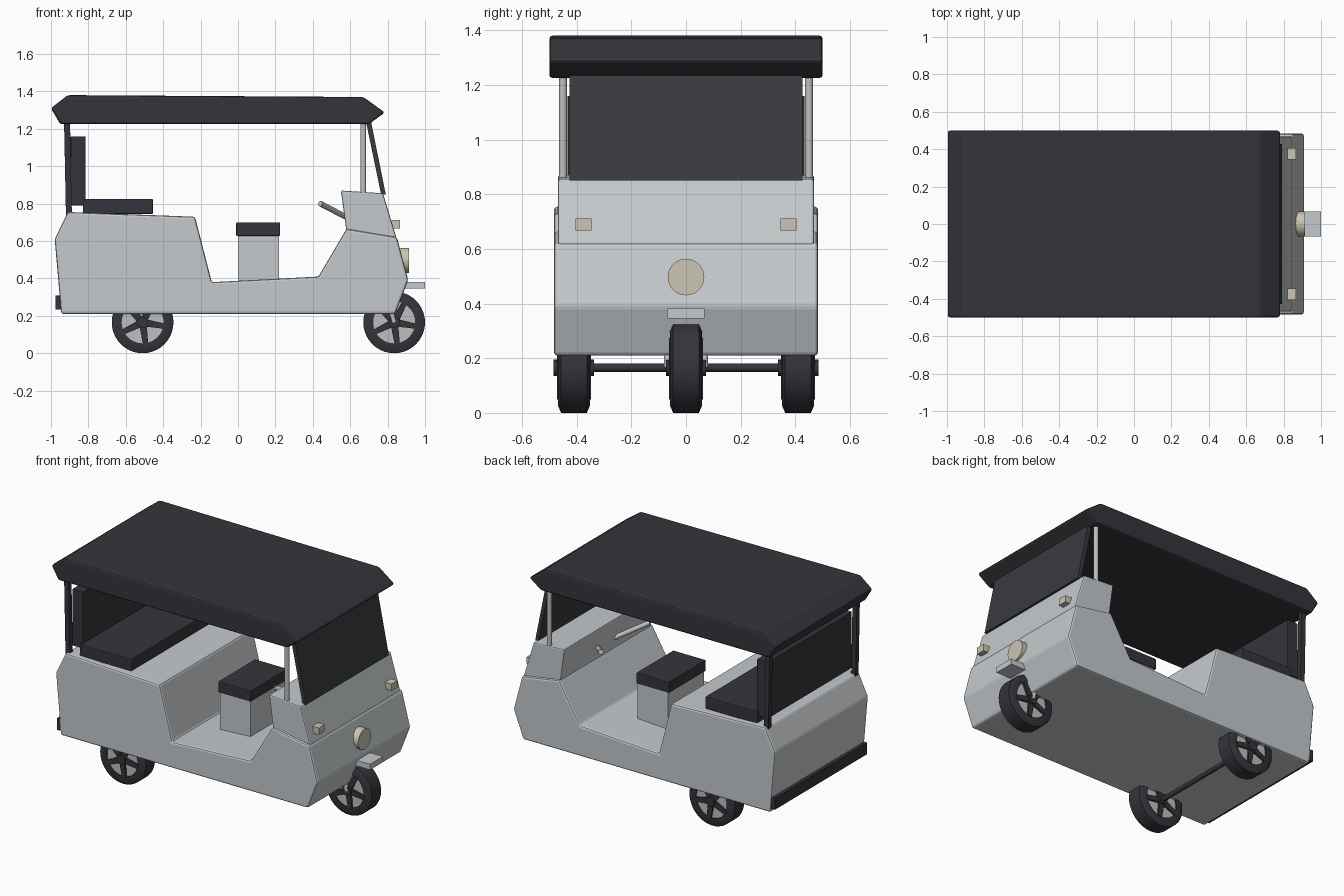
import bpy, bmesh
from math import pi, radians, sin, cos
from mathutils import Vector, Matrix

cube = bpy.data.objects.get("Cube")
if cube:
    bpy.data.objects.remove(cube, do_unlink=True)


def material(name, color):
    m = bpy.data.materials.new(name)
    m.use_nodes = True
    m.diffuse_color = (*color, 1)
    bsdf = next(n for n in m.node_tree.nodes if n.type == 'BSDF_PRINCIPLED')
    bsdf.inputs["Base Color"].default_value = (*color, 1)
    return m


PAINT = material("pale grey paint", (0.56, 0.59, 0.61))
DARK = material("charcoal", (0.036, 0.034, 0.043))
GLASS = material("tinted screen", (0.04, 0.042, 0.048))
STEEL = material("silver steel", (0.52, 0.52, 0.53))
LAMP = material("cream lamp", (0.60, 0.56, 0.45))


def finish(name, bm, mat, bevel=0, smooth=False):
    bmesh.ops.recalc_face_normals(bm, faces=bm.faces)
    mesh = bpy.data.meshes.new(name)
    bm.to_mesh(mesh)
    bm.free()
    mesh.materials.append(mat)
    if smooth:
        for p in mesh.polygons:
            p.use_smooth = True
        mesh.set_sharp_from_angle(angle=radians(35))
    ob = bpy.data.objects.new(name, mesh)
    bpy.context.scene.collection.objects.link(ob)
    if bevel:
        mod = ob.modifiers.new("soft edges", 'BEVEL')
        mod.width, mod.segments, mod.limit_method = bevel, 2, 'ANGLE'
        mod.angle_limit = radians(15)
    return ob


def extrude(name, profile, half, mat, bevel=0):
    """Side profile (x, z) extruded across the width."""
    bm = bmesh.new()
    face = bm.faces.new([bm.verts.new((x, -half, z)) for x, z in profile])
    new = bmesh.ops.extrude_face_region(bm, geom=[face])["geom"]
    verts = [g for g in new if isinstance(g, bmesh.types.BMVert)]
    bmesh.ops.translate(bm, verts=verts, vec=(0, 2 * half, 0))
    return finish(name, bm, mat, bevel)


def box(name, x, y, z, mat, bevel=0):
    """Box from (min, max) ranges."""
    bm = bmesh.new()
    bmesh.ops.create_cube(bm, size=1)
    for v in bm.verts:
        v.co = [sum(r) / 2 + c * (r[1] - r[0]) for r, c in zip((x, y, z), v.co)]
    return finish(name, bm, mat, bevel)


def rod(name, a, b, radius, mat, sides=16):
    a, b = Vector(a), Vector(b)
    bm = bmesh.new()
    turn = (b - a).to_track_quat('Z', 'Y').to_matrix().to_4x4()
    bmesh.ops.create_cone(bm, cap_ends=True, segments=sides, radius1=radius, radius2=radius,
                          depth=(b - a).length, matrix=Matrix.Translation((a + b) / 2) @ turn)
    return finish(name, bm, mat, smooth=True)


def tyre(name, centre, profile, mat):
    """Closed (radius, width) section spun around the axle."""
    bm = bmesh.new()
    vs = [bm.verts.new((r, w, 0)) for r, w in profile]
    es = [bm.edges.new((vs[i - 1], vs[i])) for i in range(len(vs))]
    bmesh.ops.spin(bm, geom=vs + es, cent=(0, 0, 0), axis=(0, 1, 0), angle=2 * pi, steps=40)
    bmesh.ops.remove_doubles(bm, verts=bm.verts, dist=0.0005)
    bmesh.ops.translate(bm, verts=bm.verts, vec=centre)
    return finish(name, bm, mat, smooth=True)


def wheel(prefix, x, y):
    c = Vector((x, y, 0.165))
    section = [(0.112, -0.058), (0.14, -0.058), (0.165, -0.047),
               (0.165, 0.047), (0.14, 0.058), (0.112, 0.058)]
    tyre(prefix + "_tyre", c, section, DARK)
    rod(prefix + "_rim", c - Vector((0, 0.05, 0)), c + Vector((0, 0.05, 0)), 0.114, STEEL, 40)
    rod(prefix + "_hub", c - Vector((0, 0.074, 0)), c + Vector((0, 0.074, 0)), 0.03, DARK)
    # five tapered spokes running through the rim
    bm = bmesh.new()
    for i in range(5):
        a = radians(62 + 72 * i)
        out, side = Vector((cos(a), 0, sin(a))), Vector((-sin(a), 0, cos(a)))
        ring = [c + out * r + side * s + Vector((0, -0.062, 0))
                for r, s in ((0.01, -0.02), (0.116, -0.014), (0.116, 0.014), (0.01, 0.02))]
        face = bm.faces.new([bm.verts.new(p) for p in ring])
        new = bmesh.ops.extrude_face_region(bm, geom=[face])["geom"]
        bmesh.ops.translate(bm, vec=(0, 0.124, 0),
                            verts=[g for g in new if isinstance(g, bmesh.types.BMVert)])
    finish(prefix + "_spokes", bm, DARK)


# body tub, front cowl and canopy
extrude("body", [(-0.945, 0.21), (-0.98, 0.61), (-0.91, 0.755), (-0.23, 0.73), (-0.14, 0.38),
                 (0.43, 0.41), (0.58, 0.665), (0.85, 0.62), (0.91, 0.39), (0.84, 0.21)],
        0.483, PAINT, 0.012)
extrude("front_cowl", [(0.58, 0.65), (0.55, 0.87), (0.775, 0.855), (0.848, 0.615)],
        0.468, PAINT, 0.008)
extrude("roof", [(-1.0, 1.31), (-0.91, 1.38), (0.67, 1.37), (0.785, 1.287),
                 (0.70, 1.225), (-0.95, 1.225)], 0.5, DARK, 0.012)
extrude("windscreen", [(0.765, 0.85), (0.79, 0.85), (0.712, 1.235), (0.685, 1.235)], 0.427, GLASS)

# seats
box("passenger_seat", (-0.83, -0.455), (-0.45, 0.45), (0.745, 0.825), DARK, 0.005)
box("passenger_backrest", (-0.895, -0.815), (-0.434, 0.434), (0.79, 1.16), DARK, 0.005)
box("driver_seat_base", (0, 0.22), (-0.185, 0.185), (0.38, 0.635), PAINT)
box("driver_seat", (-0.01, 0.225), (-0.19, 0.19), (0.628, 0.7), DARK, 0.004)

# mirrored posts, handlebars, fork legs, lamps and rear wheels
for side, s in (("right", -1), ("left", 1)):
    rod(side + "_front_post", (0.67, s * 0.45, 0.84), (0.67, s * 0.45, 1.24), 0.015, STEEL)
    post = extrude(side + "_rear_post", [(-0.92, 0.74), (-0.888, 0.74),
                                         (-0.898, 1.235), (-0.93, 1.235)], 0.015, DARK)
    post.location.y = s * 0.45
    rod(side + "_handlebar", (0.44, s * 0.25, 0.8), (0.59, s * 0.07, 0.722), 0.015, STEEL)
    rod(side + "_fork_leg", (0.835, s * 0.068, 0.165), (0.815, s * 0.068, 0.24), 0.013, STEEL)
    box(side + "_indicator", (0.82, 0.867), (s * 0.375 - 0.03, s * 0.375 + 0.03),
        (0.668, 0.712), LAMP)
    wheel(side + "_rear_wheel", -0.51, s * 0.41)

# nose and tail fittings
wheel("front_wheel", 0.835, 0)
rod("headlight", (0.86, 0, 0.497), (0.914, 0, 0.497), 0.067, LAMP, 32)
box("front_mudguard", (0.86, 1.0), (-0.067, 0.067), (0.345, 0.382), PAINT)
box("rear_bumper", (-0.976, -0.93), (-0.475, 0.475), (0.235, 0.31), DARK)
rod("rear_axle", (-0.51, -0.4, 0.165), (-0.51, 0.4, 0.165), 0.015, DARK)
